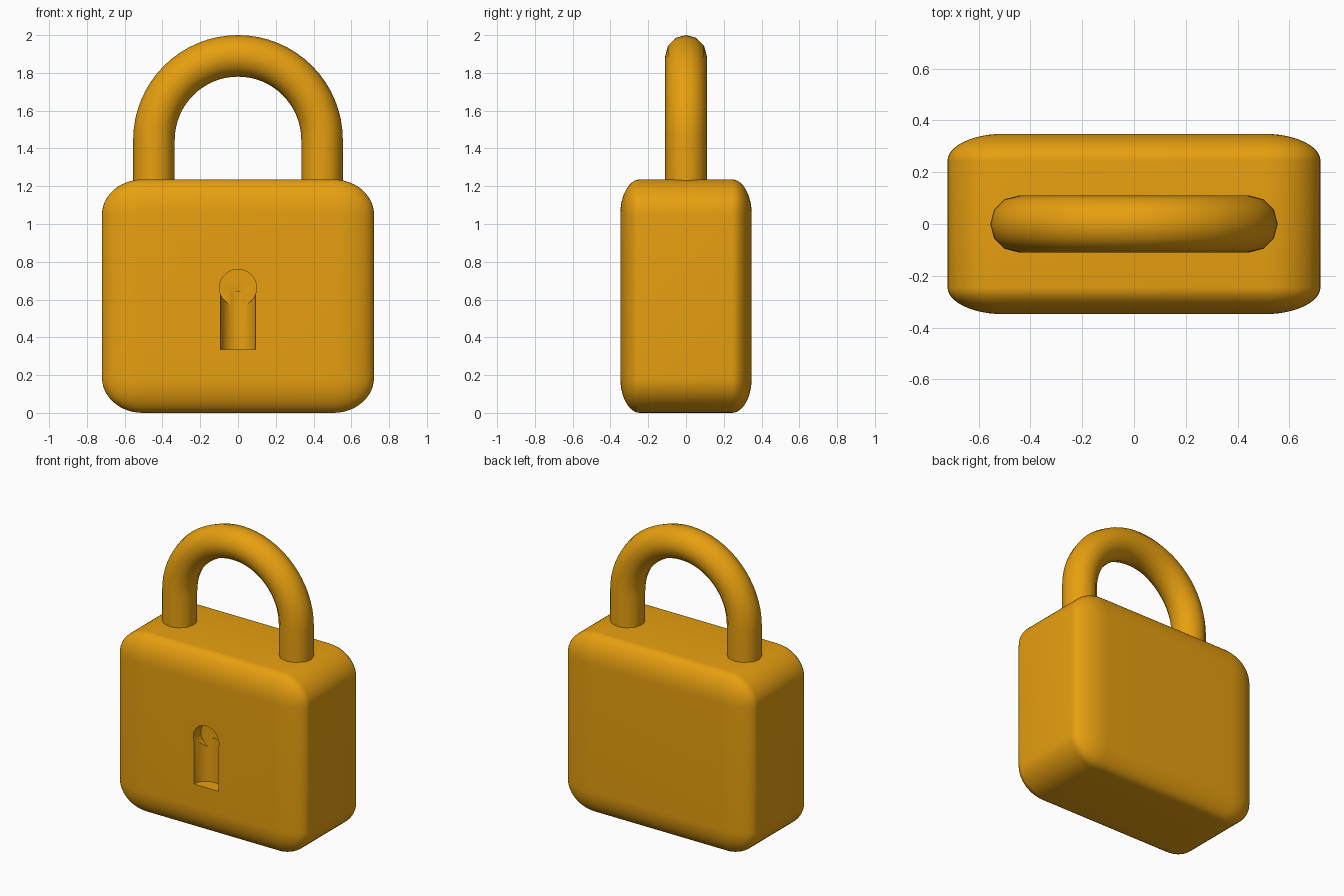
import bpy, bmesh
from math import pi, cos, sin, radians
from mathutils import Matrix, Vector

cube = bpy.data.objects.get("Cube")
if cube:
    bpy.data.objects.remove(cube, do_unlink=True)

HALF = Vector((0.72, 0.348, 0.618))   # half size of the body
FRONT = -HALF.y
SHACKLE_R, TUBE_R, ARC_Z = 0.445, 0.11, 1.445

gold = bpy.data.materials.new("golden orange")
gold.use_nodes = True
colour = (0.8, 0.35, 0.005, 1)
gold.diffuse_color = colour
gold.node_tree.nodes["Principled BSDF"].inputs["Base Color"].default_value = colour


def add_object(name, bm):
    mesh = bpy.data.meshes.new(name)
    bm.to_mesh(mesh)
    bm.free()
    obj = bpy.data.objects.new(name, mesh)
    bpy.context.collection.objects.link(obj)
    mesh.materials.append(gold)
    return obj


def activate(obj):
    bpy.ops.object.select_all(action="DESELECT")
    obj.select_set(True)
    bpy.context.view_layer.objects.active = obj


def cylinder(name, radius, length, matrix):
    bm = bmesh.new()
    bmesh.ops.create_cone(bm, cap_ends=True, segments=48, radius1=radius,
                          radius2=radius, depth=length, matrix=matrix)
    return add_object(name, bm)


# Body: a rounded cube stretched to size, so its rounding stretches too
bm = bmesh.new()
bmesh.ops.create_cube(bm, size=2)
bmesh.ops.bevel(bm, geom=bm.edges[:], offset=0.3, segments=12, profile=0.5,
                affect="EDGES", clamp_overlap=True)
bmesh.ops.scale(bm, vec=HALF, verts=bm.verts)
bmesh.ops.translate(bm, vec=(0, 0, HALF.z), verts=bm.verts)
body = add_object("body", bm)

# Keyhole: an upright round slot, then a flat-bottomed round hole above it
slot_low, slot_high = 0.335, 0.64
hole_depth = 0.084
cutters = [
    cylinder("keyhole_slot_cutter", 0.093, slot_high - slot_low,
             Matrix.Translation((0, FRONT, (slot_low + slot_high) / 2))),
    cylinder("keyhole_round_cutter", 0.098, 2 * hole_depth,
             Matrix.Translation((0, FRONT, 0.662)) @ Matrix.Rotation(pi / 2, 4, "X")),
]
activate(body)
for cutter in cutters:
    cutter.hide_render = True
    mod = body.modifiers.new("keyhole", "BOOLEAN")
    mod.operation = "DIFFERENCE"
    mod.solver = "EXACT"
    mod.object = cutter
    bpy.ops.object.modifier_apply(modifier=mod.name)
    bpy.data.objects.remove(cutter, do_unlink=True)
bpy.ops.object.shade_smooth_by_angle(angle=radians(35))

# Shackle: a twelve-sided tube along two legs and a half circle
curve = bpy.data.curves.new("shackle", "CURVE")
curve.dimensions = "3D"
curve.bevel_depth = TUBE_R
curve.bevel_resolution = 4
curve.use_fill_caps = True
steps = 32
path = [(SHACKLE_R, 0, 1.1)]
path += [(SHACKLE_R * cos(pi * i / steps), 0, ARC_Z + SHACKLE_R * sin(pi * i / steps))
         for i in range(steps + 1)]
path.append((-SHACKLE_R, 0, 1.1))
spline = curve.splines.new("POLY")
spline.points.add(len(path) - 1)
for point, co in zip(spline.points, path):
    point.co = (*co, 1)
curve.materials.append(gold)
shackle = bpy.data.objects.new("shackle", curve)
bpy.context.collection.objects.link(shackle)
activate(shackle)
bpy.ops.object.convert(target="MESH")
bpy.ops.object.shade_smooth_by_angle(angle=radians(40))
